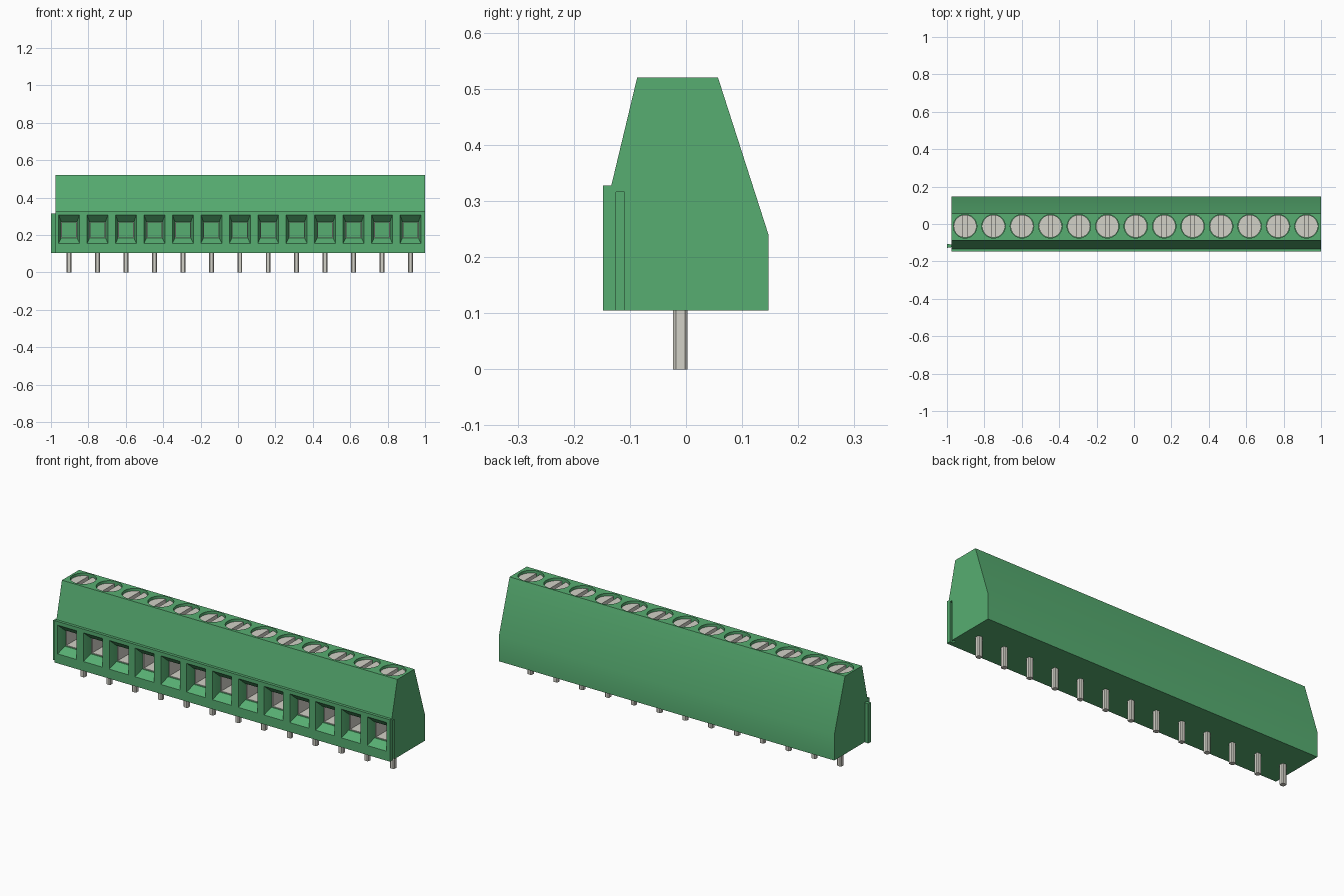
import bpy, bmesh, math
from mathutils import Matrix, Vector

cube = bpy.data.objects.get("Cube")
if cube:
    bpy.data.objects.remove(cube, do_unlink=True)


def material(name, rgb):
    m = bpy.data.materials.new(name)
    m.use_nodes = True
    m.diffuse_color = (*rgb, 1)
    b = m.node_tree.nodes["Principled BSDF"]
    b.inputs["Base Color"].default_value = (*rgb, 1)
    b.inputs["Roughness"].default_value = 0.6
    return m


GREEN = material("green plastic", (0.095, 0.42, 0.166))
METAL = material("grey metal", (0.645, 0.638, 0.571))

COUNT, PITCH, MID = 13, 0.1521, 0.0095
CENTRES = [MID + (i - (COUNT - 1) / 2) * PITCH for i in range(COUNT)]
LEFT, RIGHT, BASE, TOP = -0.977, 1.0, 0.105, 0.52
SCREW_Y, SCREW_R = -0.012, 0.063


def loft(bm, *rings):
    """Closed solid through rings of equal point count."""
    vs = [[bm.verts.new(p) for p in r] for r in rings]
    n = len(rings[0])
    bm.faces.new(vs[0])
    bm.faces.new(vs[-1][::-1])
    for a, b in zip(vs, vs[1:]):
        for i in range(n):
            j = (i + 1) % n
            bm.faces.new((a[j], a[i], b[i], b[j]))


def box(bm, x0, x1, y0, y1, z0, z1):
    ring = [(x0, y0), (x1, y0), (x1, y1), (x0, y1)]
    loft(bm, *[[(x, y, z) for x, y in ring] for z in (z0, z1)])


def cylinder(bm, x, y, r, z0, z1, seg=32):
    bmesh.ops.create_cone(bm, cap_ends=True, segments=seg, radius1=r, radius2=r, depth=z1 - z0,
                          matrix=Matrix.Translation((x, y, (z0 + z1) / 2)))


def window(x, y, hw, z0, z1):
    return [(x - hw, y, z0), (x + hw, y, z0), (x + hw, y, z1), (x - hw, y, z1)]


def make(name, bm, mat=None):
    bmesh.ops.recalc_face_normals(bm, faces=bm.faces)
    me = bpy.data.meshes.new(name)
    bm.to_mesh(me)
    bm.free()
    ob = bpy.data.objects.new(name, me)
    bpy.context.collection.objects.link(ob)
    if mat:
        me.materials.append(mat)
    return ob


def select(ob):
    bpy.ops.object.select_all(action='DESELECT')
    ob.select_set(True)
    bpy.context.view_layer.objects.active = ob


def cut(ob, cutter):
    cutter.hide_render = True
    mod = ob.modifiers.new("cut", 'BOOLEAN')
    mod.operation, mod.solver, mod.object = 'DIFFERENCE', 'EXACT', cutter
    select(ob)
    bpy.ops.object.modifier_apply(modifier=mod.name)
    bpy.data.objects.remove(cutter, do_unlink=True)


def smooth(ob):
    select(ob)
    bpy.ops.object.shade_smooth_by_angle(angle=math.radians(30))


# Housing: side profile stretched along x
profile = [(-0.148, BASE), (-0.148, 0.328), (-0.133, 0.328), (-0.087, TOP),
           (0.057, TOP), (0.147, 0.24), (0.147, BASE)]
bm = bmesh.new()
loft(bm, *[[(x, y, z) for y, z in profile] for x in (LEFT, RIGHT)])
housing = make("housing", bm, GREEN)

# Wire entries: tapered funnel leading to a square hole
bm = bmesh.new()
for x in CENTRES:
    loft(bm, window(x, -0.158, 0.0595, 0.148, 0.318), window(x, -0.108, 0.042, 0.185, 0.27),
         window(x, 0.0, 0.042, 0.185, 0.27))
cut(housing, make("entry_cutter", bm))

# Screw wells in the top
bm = bmesh.new()
for x in CENTRES:
    cylinder(bm, x, SCREW_Y, SCREW_R, 0.46, 0.56)
cut(housing, make("well_cutter", bm))


# Dovetail rib on one end, matching groove in the other
def dovetail(bm, x0, x1, z0, z1, wide_first):
    a, b = (0.011, 0.007) if wide_first else (0.007, 0.011)
    y = -0.117
    ring = [(x0, y - a), (x1, y - b), (x1, y + b), (x0, y + a)]
    loft(bm, *[[(px, py, z) for px, py in ring] for z in (z0, z1)])


bm = bmesh.new()
dovetail(bm, RIGHT - 0.02, RIGHT + 0.002, BASE - 0.02, 0.316, True)
cut(housing, make("groove_cutter", bm))
bm = bmesh.new()
dovetail(bm, -1.0, LEFT + 0.001, BASE, 0.316, True)
make("end_rib", bm, GREEN)
smooth(housing)

# Slotted screw heads sunk in the wells
for n, x in enumerate(CENTRES, 1):
    bm = bmesh.new()
    cylinder(bm, x, SCREW_Y, SCREW_R - 0.002, 0.455, 0.507)
    screw = make(f"screw_{n}", bm, METAL)
    bm = bmesh.new()
    box(bm, x - 0.011, x + 0.011, SCREW_Y - 0.1, SCREW_Y + 0.1, 0.487, 0.53)
    cut(screw, make("slot_cutter", bm))
    smooth(screw)

# Metal clamp walls lining each wire hole
bm = bmesh.new()
for x in CENTRES:
    for s in (-1, 1):
        box(bm, *sorted((x + s * 0.038, x + s * 0.043)), -0.1, 0.001, 0.184, 0.271)
    for z in (0.184, 0.267):
        box(bm, x - 0.038, x + 0.038, -0.1, 0.001, z, z + 0.004)
make("wire_clamps", bm, METAL)

# Solder pins with chamfered corners
bm = bmesh.new()
h, c, py = 0.013, 0.008, -0.01
octagon = [(h, -c), (h, c), (c, h), (-c, h), (-h, c), (-h, -c), (-c, -h), (c, -h)]
for x in CENTRES:
    loft(bm, *[[(x + a, py + b, z) for a, b in octagon] for z in (0.0, BASE + 0.01)])
make("solder_pins", bm, METAL)
